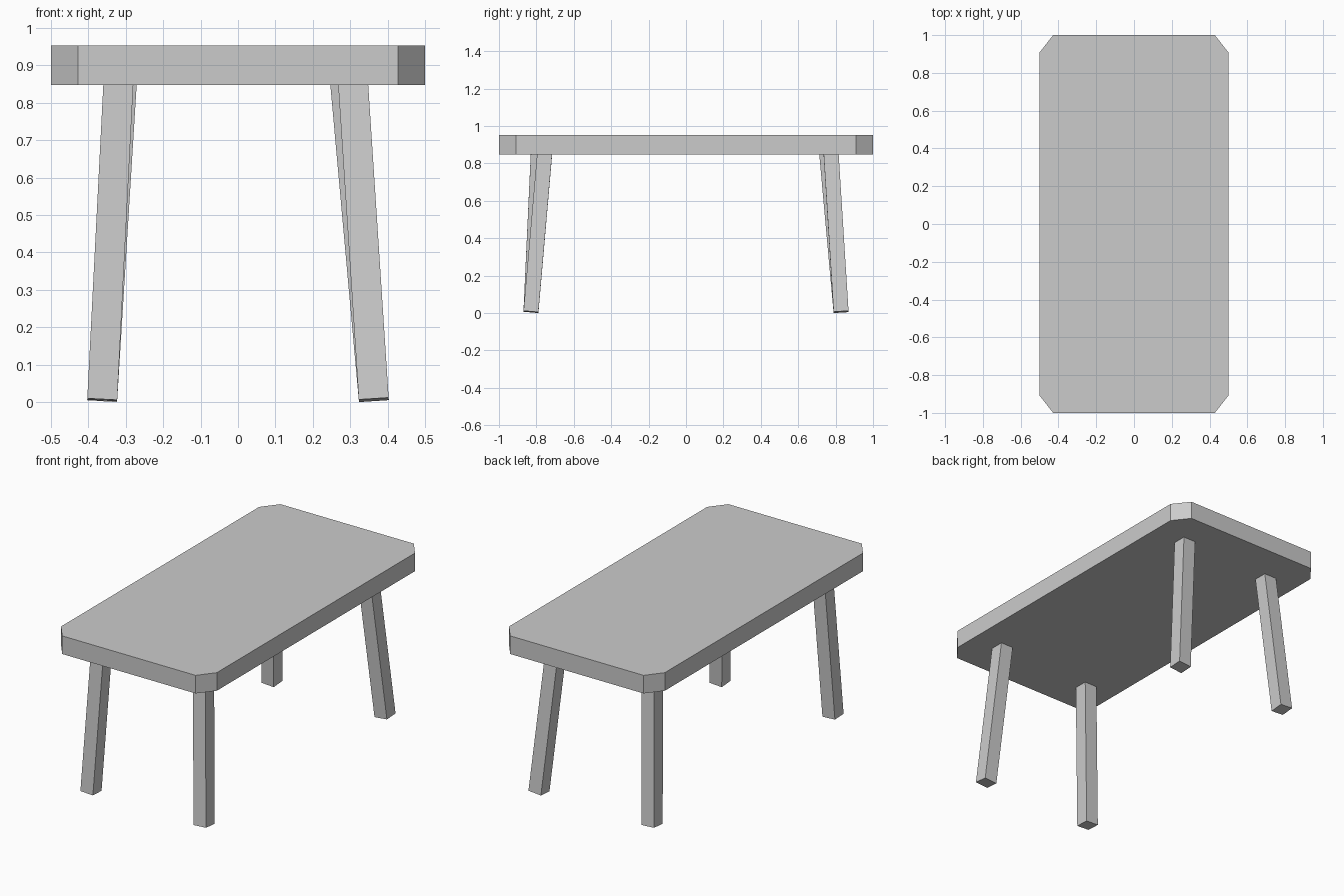
import bpy, bmesh
from mathutils import Vector, Matrix

if "Cube" in bpy.data.objects:
    bpy.data.objects.remove(bpy.data.objects["Cube"])

def add_object(name, bm):
    bmesh.ops.recalc_face_normals(bm, faces=bm.faces)
    mesh = bpy.data.meshes.new(name)
    bm.to_mesh(mesh)
    bm.free()
    obj = bpy.data.objects.new(name, mesh)
    bpy.context.collection.objects.link(obj)
    return obj

# Tabletop: rectangle with clipped corners, extruded upward
Z0, Z1 = 0.848, 0.953
X, Y, CX, CY = 0.5, 1.0, 0.428, 0.908
quarter = [(X, CY), (CX, Y)]
outline = quarter + [(-x, y) for x, y in reversed(quarter)]
outline += [(-x, -y) for x, y in outline]
bm = bmesh.new()
face = bm.faces.new([bm.verts.new((x, y, Z0)) for x, y in outline])
ext = bmesh.ops.extrude_face_region(bm, geom=[face])
bmesh.ops.translate(bm, vec=(0, 0, Z1 - Z0),
                    verts=[v for v in ext["geom"] if isinstance(v, bmesh.types.BMVert)])
add_object("tabletop", bm)

# Legs: square posts splayed by slightly different amounts
def add_leg(name, foot, top, width=0.08):
    foot, top = Vector(foot), Vector(top)
    axis = (top - foot).normalized()
    side = Vector((0, 1, 0)).cross(axis).normalized()
    depth = axis.cross(side)
    length = (top - foot).length + 0.04   # sunk into the tabletop
    rot = Matrix((side, depth, axis)).transposed().to_4x4()
    bm = bmesh.new()
    bmesh.ops.create_cube(bm, size=1)
    bm.transform(Matrix.Translation(foot) @ rot
                 @ Matrix.Diagonal((width, width, length, 1))
                 @ Matrix.Translation((0, 0, 0.5)))
    add_object(name, bm)

for name, sx, sy, tx, ty in [
    ("front_left_leg", -1, -1, 0.320, 0.790),
    ("front_right_leg", 1, -1, 0.308, 0.756),
    ("back_right_leg", 1, 1, 0.287, 0.776),
    ("back_left_leg", -1, 1, 0.311, 0.753),
]:
    add_leg(name, (sx * 0.363, sy * 0.829, 0.006), (sx * tx, sy * ty, Z0))
